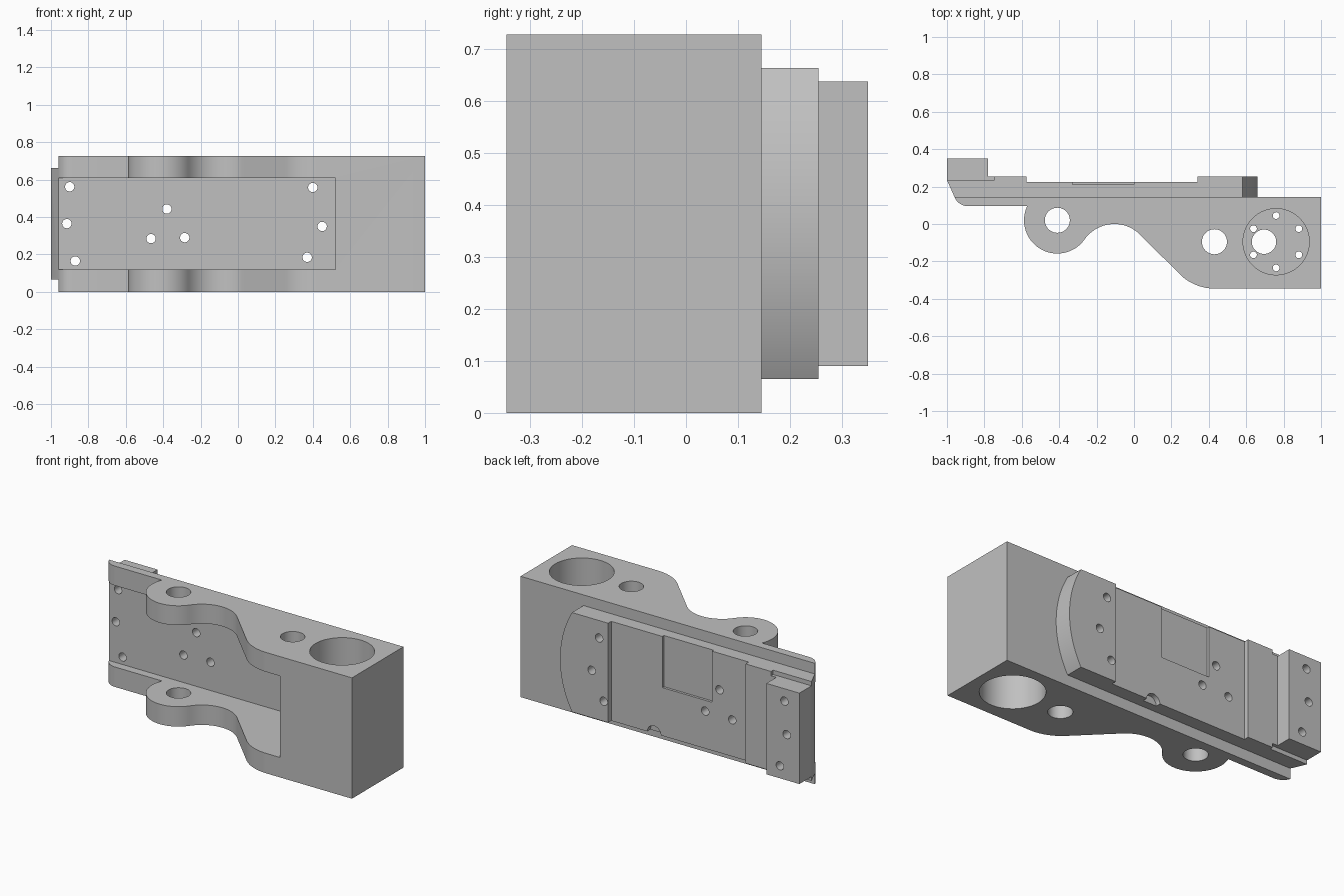
import bpy, bmesh
from math import cos, sin, radians, pi

if "Cube" in bpy.data.objects:
    bpy.data.objects.remove(bpy.data.objects["Cube"], do_unlink=True)

metal = bpy.data.materials.new("plain_grey_metal")
metal.use_nodes = True
GREY = (0.53, 0.53, 0.53, 1)
metal.diffuse_color = GREY
metal.node_tree.nodes["Principled BSDF"].inputs["Base Color"].default_value = GREY

HEIGHT = 0.727


def arc(cx, cy, r, start, end, steps=24):
    """Points on an arc, angles in degrees."""
    angles = [radians(start + (end - start) * i / steps) for i in range(steps + 1)]
    return [(cx + r * cos(a), cy + r * sin(a)) for a in angles]


def prism(name, outline, low, high, axis="Z"):
    """Extrude a flat outline along Z (outline in x, y) or Y (outline in x, z)."""
    def place(u, v, w):
        return (u, v, w) if axis == "Z" else (u, w, v)
    bm = bmesh.new()
    bottom = [bm.verts.new(place(u, v, low)) for u, v in outline]
    top = [bm.verts.new(place(u, v, high)) for u, v in outline]
    bm.faces.new(bottom)
    bm.faces.new(top)
    n = len(outline)
    for i in range(n):
        j = (i + 1) % n
        bm.faces.new((bottom[i], bottom[j], top[j], top[i]))
    bmesh.ops.recalc_face_normals(bm, faces=bm.faces)
    mesh = bpy.data.meshes.new(name)
    bm.to_mesh(mesh)
    bm.free()
    mesh.materials.append(metal)
    obj = bpy.data.objects.new(name, mesh)
    bpy.context.collection.objects.link(obj)
    return obj


def box(name, x0, x1, y0, y1, z0, z1):
    return prism(name, [(x0, y0), (x1, y0), (x1, y1), (x0, y1)], z0, z1)


def cylinder(name, u, v, r, low, high, axis="Z", sides=48):
    return prism(name, arc(u, v, r, 0, 360 - 360 / sides, sides - 1), low, high, axis)


def carve(obj, cutter, operation="DIFFERENCE"):
    """Apply a boolean and discard the cutter."""
    cutter.hide_render = True
    mod = obj.modifiers.new("carve", "BOOLEAN")
    mod.operation, mod.solver, mod.object = operation, "EXACT", cutter
    bpy.context.view_layer.objects.active = obj
    bpy.ops.object.modifier_apply(modifier=mod.name)
    bpy.data.objects.remove(cutter, do_unlink=True)


# Main body: flange, round lug, saddle curve, slope and heavy end
outline = [(1, 0.145), (-0.96, 0.145)]
outline += arc(-0.886, 0.175, 0.08, 204, 270, 12)
outline += [(-0.575, 0.095)]
outline += arc(-0.41, 0.02, 0.178, 155, 324.8, 40)
outline += arc(-0.105, -0.195, 0.195, 144.8, 45)[1:]
outline += arc(0.43, -0.082, 0.263, 225, 270)
outline += [(1, -0.345)]
body = prism("main_body", outline, 0, HEIGHT)

# Open slot between the two side walls
carve(body, box("slot_cutter", -1.2, 0.52, -0.5, 0.3, 0.12, 0.61))

# Pivot holes through both walls
for x, y in ((-0.41, 0.02), (0.43, -0.095)):
    carve(body, cylinder("pivot_cutter", x, y, 0.067, -0.1, 0.9))

# Large bores from both ends with a drilled web between
BORE_X, BORE_Y = 0.76, -0.095
for low, high in ((-0.1, 0.3), (0.42, 0.9)):
    carve(body, cylinder("bore_cutter", BORE_X, BORE_Y, 0.177, low, high, sides=64))
carve(body, cylinder("shaft_cutter", 0.695, BORE_Y, 0.065, 0.2, 0.5))
for i in range(6):
    a = pi / 2 + i * pi / 3
    carve(body, cylinder("bolt_cutter", BORE_X + 0.14 * cos(a), BORE_Y + 0.14 * sin(a),
                         0.018, 0.2, 0.5, sides=24))

# Stepped back plate with a slanted left edge and a curved right end
plate = prism("back_plate", [(-0.96, 0.145), (0.7, 0.145), (0.7, 0.255), (0.34, 0.255),
                             (0.34, 0.225), (-0.575, 0.225), (-0.575, 0.255),
                             (-1, 0.255), (-1, 0.235)], 0.065, 0.663)
rounded = arc(0.057, 0.364, 0.603, -32, 32, 40) + [(-1.2, 0.684), (-1.2, 0.044)]
carve(plate, prism("end_cutter", rounded, 0, 0.5, "Y"), "INTERSECT")

# Shallow ledges beside the end block, square pocket and half-round pocket
carve(plate, box("ledge_cutter", -1.1, -0.745, 0.235, 0.4, 0.637, 0.8))
carve(plate, box("ledge_cutter", -1.1, -0.745, 0.235, 0.4, -0.1, 0.09))
carve(plate, box("pocket_cutter", -0.33, 0, 0.21, 0.4, 0.355, 0.8))
carve(plate, cylinder("round_pocket_cutter", 0.055, 0.065, 0.045, 0.195, 0.4, "Y"))

# End block
block = box("end_block", -1, -0.78, 0.255, 0.35, 0.09, 0.637)

# Screw holes through the plate, and through the block at the left
left_holes = [(-0.9, 0.562), (-0.915, 0.365), (-0.87, 0.165)]
other_holes = [(0.4, 0.558), (0.45, 0.35), (0.37, 0.185),
               (-0.38, 0.443), (-0.465, 0.285), (-0.285, 0.29)]
for x, z in left_holes + other_holes:
    carve(plate, cylinder("screw_cutter", x, z, 0.025, 0, 0.5, "Y", 24))
for x, z in left_holes:
    carve(block, cylinder("screw_cutter", x, z, 0.025, 0, 0.5, "Y", 24))

# Smooth curved walls, keep crisp edges
bpy.ops.object.select_all(action="DESELECT")
for obj in (body, plate, block):
    obj.select_set(True)
bpy.context.view_layer.objects.active = body
bpy.ops.object.shade_smooth_by_angle(angle=radians(30))
